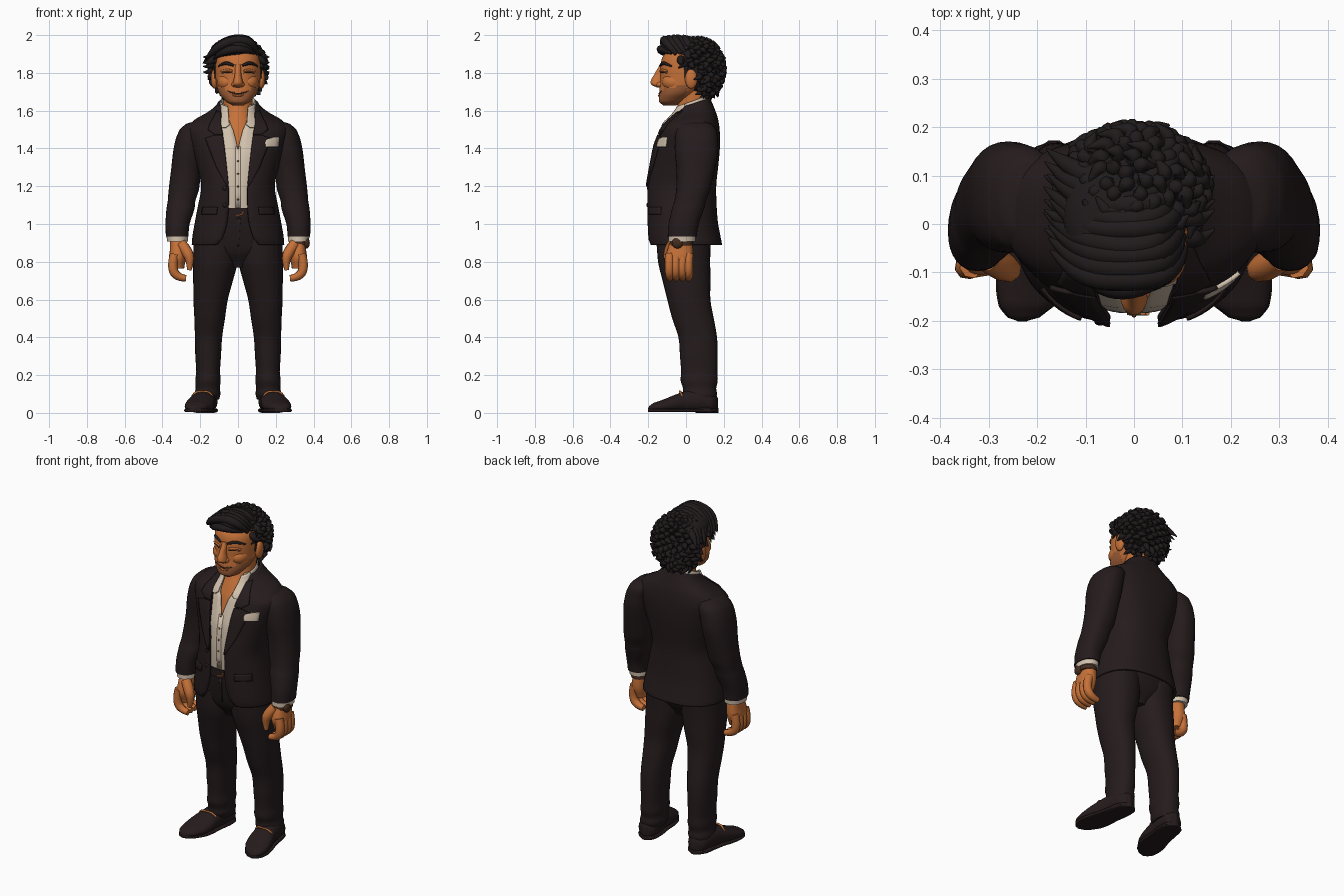
import bpy, bmesh, math, random
from mathutils import Vector

random.seed(4)
if "Cube" in bpy.data.objects:
    bpy.data.objects.remove(bpy.data.objects["Cube"])


def material(name, r, g, b):
    m = bpy.data.materials.new(name)
    m.use_nodes = True
    m.diffuse_color = (r, g, b, 1)
    bsdf = next(n for n in m.node_tree.nodes if n.type == "BSDF_PRINCIPLED")
    bsdf.inputs["Base Color"].default_value = (r, g, b, 1)
    bsdf.inputs["Roughness"].default_value = 0.8
    return m


SUIT = material("dark suit cloth", .018, .011, .012)
HAIR = material("black hair", .0145, .0105, .011)
SKIN = material("tan skin", .56, .165, .04)
STUBBLE = material("shaded jaw skin", .34, .11, .038)
SHIRT = material("cream shirt", .65, .54, .42)
SHOE = material("dark shoe leather", .019, .011, .012)
BROWN = material("brown leather", .06, .025, .013)
GOLD = material("copper metal", .56, .19, .05)


def finish(ob, mirror=False, thick=0):
    bpy.ops.object.select_all(action="DESELECT")
    ob.select_set(True)
    bpy.context.view_layer.objects.active = ob
    bpy.ops.object.shade_smooth_by_angle(angle=math.radians(50))
    if thick:
        mod = ob.modifiers.new("thickness", "SOLIDIFY")
        mod.thickness, mod.offset = thick, -1
    if mirror:
        mod = ob.modifiers.new("mirror", "MIRROR")
        mod.use_mirror_merge = False
    return ob


def from_bmesh(name, bm, mat):
    me = bpy.data.meshes.new(name)
    bm.to_mesh(me)
    bm.free()
    me.materials.append(mat)
    ob = bpy.data.objects.new(name, me)
    bpy.context.collection.objects.link(ob)
    return ob


def resample(rows, steps=4):
    """Smooth the section list; the height stays linear."""
    out = []
    for i in range(len(rows) - 1):
        a, b = rows[max(i - 1, 0)], rows[i]
        c, d = rows[i + 1], rows[min(i + 2, len(rows) - 1)]
        for s in range(steps):
            t = s / steps
            row = [q + t * (r - p) / 2 + t * t * (p - 2.5 * q + 2 * r - d_ / 2)
                   + t ** 3 * (1.5 * (q - r) + (d_ - p) / 2)
                   for p, q, r, d_ in zip(a, b, c, d)]
            row[0] = b[0] + t * (c[0] - b[0])
            out.append(row)
    return out + [list(rows[-1])]


def power(v, n):
    return math.copysign(abs(v) ** (2 / n), v)


def slope(y, z):
    """Necklines dip at the front and rise at the back."""
    return z + max(0, z - 1.5) * 2.2 * (y - .06)


def loft(name, rows, mat, n=2.0, mirror=False, along_y=False, thick=0, floor=-1, seg=32):
    """Rows are height, centre x, centre y, radius x, radius y and, if open, front gap."""
    rows = resample(rows)
    is_open = len(rows[0]) > 5
    bm, rings = bmesh.new(), []
    for z, cx, cy, rx, ry, *gap in rows:
        a0 = math.asin(min(1, max(gap[0], .001) / rx) ** (n / 2)) if is_open else 0
        ring = []
        for j in range(seg + is_open):
            a = a0 + (2 * math.pi - 2 * a0) * j / seg
            x, y = cx + rx * power(math.sin(a), n), cy - ry * power(math.cos(a), n)
            p = (x, z, max(y, floor)) if along_y else (x, y, slope(y, z) if is_open else z)
            ring.append(bm.verts.new(p))
        rings.append(ring)
    for lo, hi in zip(rings, rings[1:]):
        for j in range(seg):
            k = (j + 1) % len(lo)
            bm.faces.new((lo[j], lo[k], hi[k], hi[j]))
    if not is_open:
        bm.faces.new(rings[0][::-1])
        bm.faces.new(rings[-1])
        bmesh.ops.recalc_face_normals(bm, faces=bm.faces)
    return finish(from_bmesh(name, bm, mat), mirror, thick)


def front_y(rows, x, z, n):
    """Depth of the front of a lofted surface at x, z."""
    rows = resample(rows)
    for a, b in zip(rows, rows[1:]):
        if z <= b[0]:
            break
    t = min(1, max(0, (z - a[0]) / (b[0] - a[0])))
    r = [p + t * (q - p) for p, q in zip(a, b)]
    u = min(1, abs((x - r[1]) / r[3]))
    return r[2] - r[4] * (1 - u ** n) ** (1 / n)


def patch(name, base, n, strip, mat, lift=.008, mirror=False):
    """Thin plate laid over a lofted front; strip rows are z, x start, x end."""
    bm, grid = bmesh.new(), []
    for i in range(len(strip) - 1):
        for s in range(5 if i == len(strip) - 2 else 4):
            z, a, b = [p + s / 4 * (q - p) for p, q in zip(strip[i], strip[i + 1])]
            pts = [(x, front_y(base, x, z, n)) for x in [a + (b - a) * k / 6 for k in range(7)]]
            grid.append([bm.verts.new((x, y - lift, slope(y, z))) for x, y in pts])
    for lo, hi in zip(grid, grid[1:]):
        for k in range(6):
            bm.faces.new((lo[k], lo[k + 1], hi[k + 1], hi[k]))
    return finish(from_bmesh(name, bm, mat), mirror, .009)


def tubes(name, strands, mat, mirror=False):
    """Each strand is a list of x, y, z, radius points."""
    cu = bpy.data.curves.new(name, "CURVE")
    cu.dimensions, cu.bevel_depth, cu.bevel_resolution = "3D", 1, 2
    cu.use_fill_caps = True
    for pts in strands:
        sp = cu.splines.new("NURBS")
        sp.points.add(len(pts) - 1)
        sp.use_endpoint_u, sp.order_u, sp.resolution_u = True, 3, 4
        for p, (x, y, z, r) in zip(sp.points, pts):
            p.co, p.radius = (x, y, z, 1), r
    cu.materials.append(mat)
    ob = bpy.data.objects.new(name, cu)
    bpy.context.collection.objects.link(ob)
    bpy.ops.object.select_all(action="DESELECT")
    ob.select_set(True)
    bpy.context.view_layer.objects.active = ob
    bpy.ops.object.convert(target="MESH")
    return finish(bpy.context.object, mirror)


def ball(name, loc, size, mat, mirror=False):
    bm = bmesh.new()
    bmesh.ops.create_uvsphere(bm, u_segments=24, v_segments=14, radius=1)
    for v in bm.verts:
        v.co = Vector(a * b + c for a, b, c in zip(v.co, size, loc))
    return finish(from_bmesh(name, bm, mat), mirror)


def garment(rows):
    return [(z, 0, (f + b) / 2, w, (b - f) / 2, g) for z, w, f, b, g in rows]


# Jacket body, lapels and pockets
jacket = garment([
    (.89, .245, -.2, .19, .11), (.92, .243, -.205, .185, .085), (1, .23, -.206, .17, .06),
    (1.08, .215, -.207, .163, .052), (1.2, .195, -.205, .16, .052),
    (1.32, .22, -.185, .172, .065), (1.42, .25, -.165, .18, .075),
    (1.5, .27, -.135, .178, .085), (1.55, .235, -.115, .168, .09),
    (1.6, .15, -.08, .148, .092), (1.645, .106, -.04, .13, .088)])
loft("jacket", jacket, SUIT, 2.4, thick=.014, seg=48)
patch("lapel", jacket, 2.4, [(1.2, .05, .058), (1.3, .06, .115), (1.4, .071, .155),
                             (1.455, .078, .175), (1.47, .08, .13)], SUIT, .011, True)
patch("jacket_collar", jacket, 2.4, [(1.475, .08, .125), (1.5, .084, .16),
                                     (1.55, .09, .15), (1.62, .09, .115)], SUIT, .01, True)
patch("pocket_flap", jacket, 2.4, [(1.05, .115, .195), (1.09, .11, .19)], SUIT, .009, True)
patch("pocket_square", jacket, 2.4, [(1.408, .148, .215), (1.43, .143, .218),
                                     (1.445, .148, .22), (1.46, .185, .22)], SHIRT, .012)
for z in (1.1, 1.19):
    ball("jacket_button", (-.07, front_y(jacket, .07, z, 2.4), z), (.012, .008, .012), SHOE)

# Shirt with open collar
shirt = garment([
    (1.02, .17, -.172, .13, 0), (1.2, .17, -.185, .13, 0), (1.35, .19, -.175, .14, 0),
    (1.42, .2, -.155, .15, .006), (1.5, .18, -.13, .15, .026), (1.56, .14, -.112, .13, .042),
    (1.61, .102, -.075, .12, .053), (1.66, .094, -.045, .112, .06)])
loft("shirt", shirt, SHIRT, 2.2, thick=.006, seg=40)
patch("shirt_collar", shirt, 2.2, [(1.52, .065, .085), (1.545, .046, .108), (1.6, .05, .1),
                                   (1.655, .056, .09)], SHIRT, .014, True)
patch("shirt_placket", shirt, 2.2, [(1.08, -.014, .014), (1.41, -.014, .014)], SHIRT, .004)
for i in range(5):
    z = 1.13 + i * .068
    ball("shirt_button", (0, front_y(shirt, 0, z, 2.2) - .004, z), (.005, .004, .005), STUBBLE)

# Trousers and belt
hips = [(.77, 0, -.01, .05, .08), (.85, 0, -.012, .19, .13), (.95, 0, -.015, .21, .15),
        (1.06, 0, -.02, .18, .158)]
loft("hips", hips, SUIT, 2.3)
loft("trouser_leg", [
    (.07, .164, .078, .064, .08), (.1, .162, .074, .069, .09), (.13, .16, .072, .064, .088),
    (.17, .159, .07, .067, .098), (.22, .158, .07, .063, .096), (.3, .158, .068, .068, .1),
    (.4, .156, .062, .072, .102), (.5, .15, .037, .081, .11), (.6, .145, .015, .091, .114),
    (.7, .132, .003, .105, .127), (.8, .12, -.01, .118, .138), (.92, .118, -.012, .117, .143)],
    SUIT, 2.2, mirror=True)
patch("fly_flap", hips, 2.3, [(.88, -.002, .004), (1.03, -.004, .014)], SUIT, .004)
loft("belt", [(1.035, 0, -.02, .185, .163), (1.085, 0, -.02, .18, .164)], SHOE, 2.3)
tubes("belt_buckle", [[(-.01, -.185, 1.045, .004), (.028, -.185, 1.045, .004),
                       (.028, -.185, 1.07, .004)]], GOLD)

# Sleeves, cuffs and hands
loft("sleeve", [
    (.935, .322, -.02, .06, .077), (1, .32, -.012, .064, .08), (1.08, .305, .01, .074, .085),
    (1.12, .299, .022, .073, .084), (1.18, .287, .038, .08, .09), (1.28, .275, .05, .08, .1),
    (1.38, .263, .055, .081, .114), (1.45, .25, .055, .08, .113), (1.5, .232, .055, .076, .105),
    (1.53, .215, .055, .06, .08), (1.545, .2, .055, .03, .04)], SUIT, 2.3, mirror=True)
loft("shirt_cuff", [(.908, .32, -.022, .056, .071), (.95, .322, -.02, .057, .073)], SHIRT,
     2.1, mirror=True)
loft("palm", [(.765, .315, -.035, .03, .05), (.82, .32, -.035, .044, .07),
              (.87, .318, -.03, .042, .066), (.93, .318, -.022, .042, .052)], SKIN, 2.3,
     mirror=True)
tubes("fingers", [[(.335, y, .84, .026), (.352, y - .004, .78, .026), (.328, y, .718, .024),
                   (.275, y, .712, .017)] for y in (-.086, -.052, -.018, .014)], SKIN, True)
tubes("thumb", [[(.3, -.07, .895, .03), (.265, -.092, .85, .032), (.252, -.096, .8, .022),
                 (.258, -.096, .755, .012)]], SKIN, True)
loft("watch_band", [(.885, .32, -.025, .05, .062), (.912, .32, -.024, .05, .061)], BROWN, 2.1)
ball("watch_dial", (.362, -.045, .9), (.018, .03, .03), BROWN)

# Shoes
shoe = [(-.201, .231, .02, .006, .006), (-.193, .228, .024, .03, .014), (-.17, .222, .03, .054, .024),
        (-.12, .209, .036, .073, .035), (-.06, .197, .048, .074, .047), (0, .186, .058, .066, .058),
        (.08, .173, .063, .064, .063), (.14, .167, .053, .054, .053), (.16, .165, .05, .034, .045),
        (.17, .165, .045, .008, .03)]
loft("shoe", shoe, SHOE, 2.2, True, True, floor=.016)
loft("shoe_sole", [(y, x, .013, w + .003, .009) for y, x, c, w, h in shoe], SHOE, 5, True, True)
loft("shoe_heel", [(.05, .177, .013, .062, .013), (.12, .17, .013, .06, .013),
                   (.155, .165, .013, .042, .013), (.172, .165, .013, .012, .013)],
     SHOE, 5, True, True)
tubes("shoe_bit", [[(.135, -.02, .09, .005), (.15, -.028, .112, .006), (.19, -.035, .114, .005),
                    (.23, -.028, .11, .006), (.243, -.02, .088, .005)]], GOLD, True)

# Neck, head and ears
loft("neck", [(1.36, 0, 0, .14, .145), (1.5, 0, .02, .13, .128), (1.56, 0, .03, .095, .108),
              (1.62, 0, .037, .078, .083), (1.72, 0, .045, .08, .08)], SKIN)
head = [(1.628, 0, -.085, .03, .035), (1.645, 0, -.08, .062, .062), (1.69, 0, -.045, .1, .097),
        (1.75, 0, -.005, .116, .132), (1.82, 0, 0, .12, .136), (1.88, 0, .004, .116, .13),
        (1.93, 0, .015, .09, .1), (1.955, 0, .02, .045, .05)]
face = loft("head", head, SKIN, 2.2, seg=48)
face.data.materials.append(STUBBLE)
for p in face.data.polygons:
    p.material_index = int(p.center.z < 1.69 + .35 * abs(p.center.x) and p.center.y < 0)
loft("nose", [(1.722, 0, -.14, .012, .014), (1.735, 0, -.148, .027, .033),
              (1.752, 0, -.15, .026, .038), (1.785, 0, -.142, .018, .03),
              (1.845, 0, -.122, .016, .018)], SKIN)
ball("nostril_wing", (.02, -.138, 1.739), (.014, .02, .014), SKIN, True)
ball("cheek", (.058, -.06, 1.752), (.052, .067, .05), SKIN, True)
ball("chin", (0, -.108, 1.66), (.042, .034, .028), STUBBLE)
ball("ear", (.124, .028, 1.768), (.02, .033, .052), SKIN, True)


def face_line(name, pts, mat, mirror=True):
    tubes(name, [[(x, front_y(head, x, z, 2.2) - .002, z, r) for x, z, r in pts]], mat, mirror)


face_line("eyebrow", [(.022, 1.838, .006), (.05, 1.852, .01), (.08, 1.85, .009),
                      (.104, 1.835, .004)], HAIR)
face_line("upper_eyelid", [(.03, 1.81, .005), (.055, 1.82, .008), (.09, 1.808, .005)], SKIN)
face_line("closed_eye", [(.03, 1.8, .002), (.058, 1.807, .004), (.088, 1.798, .002)], BROWN)
face_line("mouth", [(-.055, 1.704, .002), (-.025, 1.69, .0035), (.025, 1.69, .0035),
                    (.055, 1.704, .002)], BROWN, False)
face_line("lower_lip", [(-.03, 1.682, .003), (0, 1.678, .008), (.03, 1.682, .003)], SKIN, False)
tubes("sideburn", [[(.112, .005, 1.88, .018), (.115, .002, 1.83, .014), (.12, -.004, 1.77, .004)]],
      HAIR, True)

# Hair mass with tapered curls around the back and sides
centre, size = Vector((0, .065, 1.822)), Vector((.135, .12, .148))
ball("hair_back", centre, size, HAIR)
ball("hair_crown", (-.022, .012, 1.918), (.124, .137, .066), HAIR)
curls = []
for i in range(230):
    h = 1 - 2 * (i + .5) / 230
    a, s = i * 2.39996, math.sqrt(1 - h * h)
    d = Vector((s * math.cos(a), s * math.sin(a), h))
    p = centre + d * size
    if (p.y < .06 and p.z < 1.84) or p.y < -.01:
        continue
    side = d.cross(Vector((0, 0, 1))).normalized() * random.uniform(-.035, .035)
    tip = p + d * random.uniform(.016, .036) + side + Vector((0, 0, random.uniform(-.03, .008)))
    tip.z = min(tip.z, 1.975)
    mid = p + d * .018 - side * .4
    curls.append([(*(p - d * .01), .018), (*mid, .017), (*((mid + tip) / 2), .011), (*tip, .002)])
tubes("hair_curls", curls, HAIR)

# Locks swept from the parting across the top
locks = []
for i in range(9):
    t = i / 8
    y, j = -.085 + .21 * t, random.uniform(-.008, .008)
    rise = 1.972 + .012 * math.sin(math.pi * t) - .025 * t * t
    locks.append([(.095 + j, y + .035, 1.9, .012), (.075 + j, y - .02, rise - .012, .024),
                  (.0, y - .035 + j, rise + .006, .025), (-.085, y - .03, rise - .02, .024),
                  (-.14, y + j, 1.905, .02), (-.178 + j, y + .03, 1.865 + 2 * j, .002)])
tubes("hair_locks", locks, HAIR)
tubes("hair_quiff", [[(.085, -.075, 1.905, .008), (.05, -.118, 1.935 + k, .019),
                      (-.03, -.128 + k, 1.94 + k, .023), (-.095, -.1 + k, 1.915 + k, .019),
                      (-.13, -.05, 1.885 + k, .003)] for k in (-.012, .014)], HAIR)
tubes("hair_side_tufts", [[(s * .1, y, z, .025), (s * .135, y - .01, z + .005, .022),
                           (s * .155, y - .01, z - .02, .014), (s * .185, y + .01, z - .015, .002)]
                          for s in (-1, .9) for y, z in
                          ((-.02, 1.87), (.02, 1.9), (.04, 1.85), (.09, 1.82))], HAIR)
